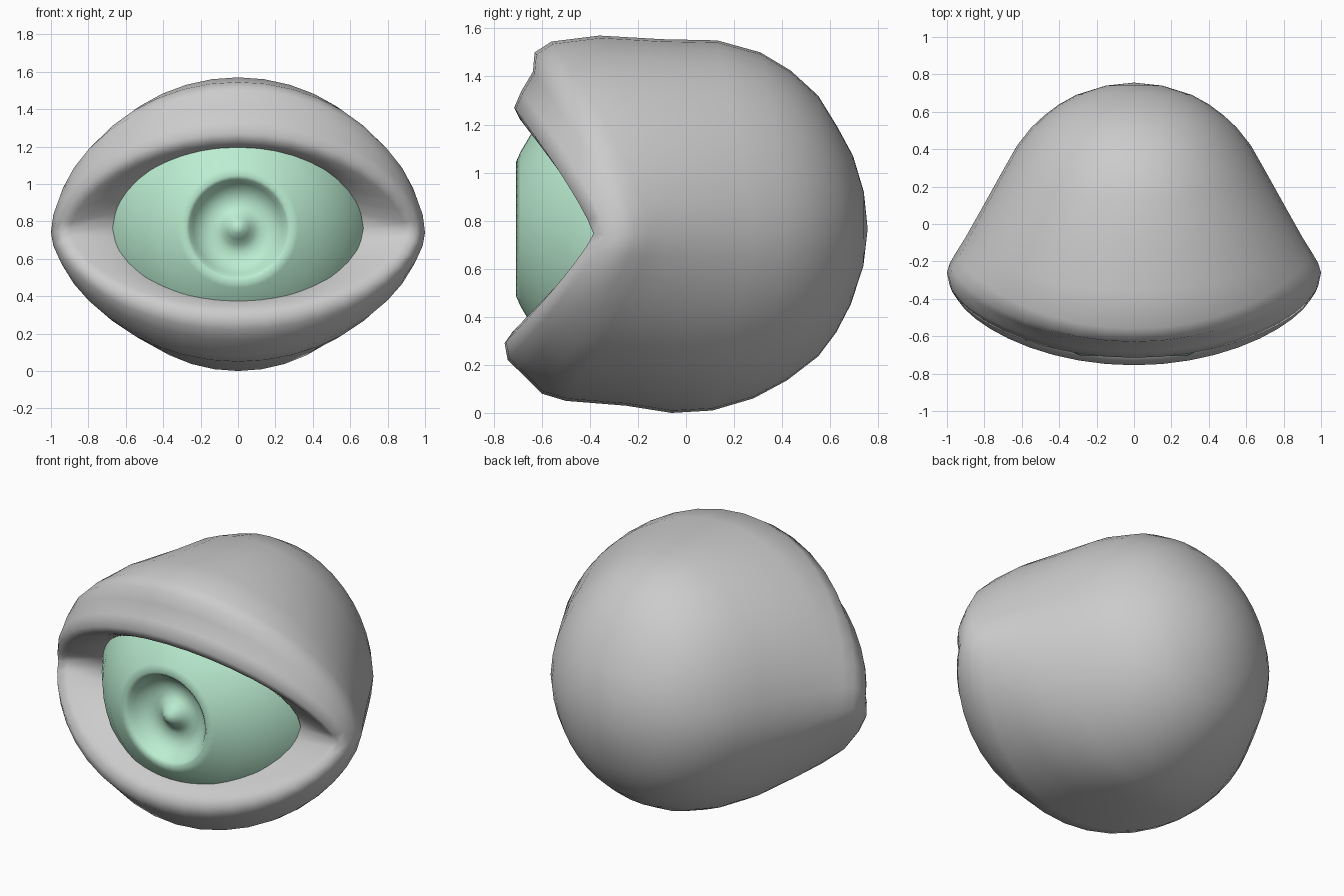
import bpy, bmesh
from math import sin, cos, pi, radians

if "Cube" in bpy.data.objects:
    bpy.data.objects.remove(bpy.data.objects["Cube"])


def build(name, rings, tip_start=None, tip_end=None):
    """Skin a list of closed rings, optionally closing the ends with a point."""
    bm = bmesh.new()
    loops = [[bm.verts.new(p) for p in ring] for ring in rings]
    n = len(loops[0])
    for a, b in zip(loops, loops[1:]):
        for i in range(n):
            j = (i + 1) % n
            bm.faces.new((a[i], a[j], b[j], b[i]))
    for tip, loop in ((tip_start, loops[0]), (tip_end, loops[-1])):
        if tip:
            v = bm.verts.new(tip)
            for i in range(n):
                bm.faces.new((v, loop[i], loop[(i + 1) % n]))
    bmesh.ops.recalc_face_normals(bm, faces=bm.faces)
    # the last ring's faces must point backwards (outwards)
    bm.faces.ensure_lookup_table()
    if bm.faces[-1].normal.y < 0:
        bmesh.ops.reverse_faces(bm, faces=bm.faces)
    for f in bm.faces:
        f.smooth = True
    me = bpy.data.meshes.new(name)
    bm.to_mesh(me)
    bm.free()
    ob = bpy.data.objects.new(name, me)
    bpy.context.collection.objects.link(ob)
    return ob


# Eyeball: turned around the y axis, sunken iris with a raised centre
CZ = 0.765
N = 40
profile = [(0.03, -0.675), (0.06, -0.645), (0.09, -0.615), (0.125, -0.60),
           (0.17, -0.605), (0.21, -0.625), (0.24, -0.66), (0.26, -0.69),
           (0.28, -0.707)]
for k in range(14):
    a = radians(25 + k * 11.3)
    R = 0.76 if a < radians(75) else 0.732
    profile.append((R * sin(a), -R * cos(a)))
eye_rings = [[(r * cos(2 * pi * i / N), y, CZ + r * sin(2 * pi * i / N))
              for i in range(N)] for r, y in profile]
eyeball = build("eyeball", eye_rings, (0, -0.685, CZ), (0, 0.732, CZ))
mat = bpy.data.materials.new("eye_green")
mat.diffuse_color = (0.50, 0.85, 0.64, 1)
mat.use_nodes = True
mat.node_tree.nodes["Principled BSDF"].inputs["Base Color"].default_value = mat.diffuse_color
eyeball.data.materials.append(mat)

# Eyelids: rings from inside the opening, over the lips, round to the back
# side x, side y, top y, top z, bottom y, bottom z
lid = [
    (0.62, -0.30, -0.55, 1.18, -0.58, 0.41),
    (0.68, -0.36, -0.645, 1.20, -0.655, 0.37),
    (0.90, -0.365, -0.69, 1.22, -0.72, 0.34),
    (0.95, -0.385, -0.715, 1.27, -0.755, 0.29),
    (0.985, -0.33, -0.685, 1.34, -0.742, 0.22),
    (1.00, -0.26, -0.637, 1.42, -0.685, 0.165),
    (0.985, -0.21, -0.63, 1.50, -0.60, 0.08),
    (0.95, -0.15, -0.56, 1.545, -0.50, 0.05),
    (0.90, -0.07, -0.36, 1.57, -0.25, 0.03),
    (0.81, 0.09, -0.10, 1.555, -0.06, 0.00),
    (0.71, 0.27, 0.13, 1.55, 0.11, 0.01),
    (0.625, 0.42, 0.31, 1.50, 0.28, 0.06),
    (0.55, 0.515, 0.435, 1.425, 0.42, 0.135),
    (0.48, 0.58, 0.55, 1.32, 0.55, 0.235),
    (0.40, 0.64, 0.63, 1.19, 0.625, 0.335),
    (0.31, 0.69, 0.695, 1.07, 0.685, 0.45),
    (0.15, 0.74, 0.74, 0.92, 0.738, 0.61),
]


def lid_ring(k, sx, sy, ty, tz, by, bz):
    """Almond ring; the lips are pointed, the back fades to an ellipse."""
    sz = 0.77 - 0.03 * sx ** 4
    pts = []
    for i in range(N):
        t = 2 * pi * i / N
        s = abs(sin(t))
        if sin(t) >= 0:
            ey, ez, m = ty, tz, 1 + 0.24 * max(0, 1 - (k - 2) / 4)
        else:
            ey, ez, m = by, bz, 1 + 0.22 * max(0, 1 - (k - 2) / 8)
        if k < 2:
            m = 0.95
        pts.append((sx * cos(t), sy + (ey - sy) * s ** 1.4,
                    sz + (ez - sz) * s ** m))
    return pts


build("eyelids", [lid_ring(k, *r) for k, r in enumerate(lid)],
      None, (0, 0.756, CZ))
